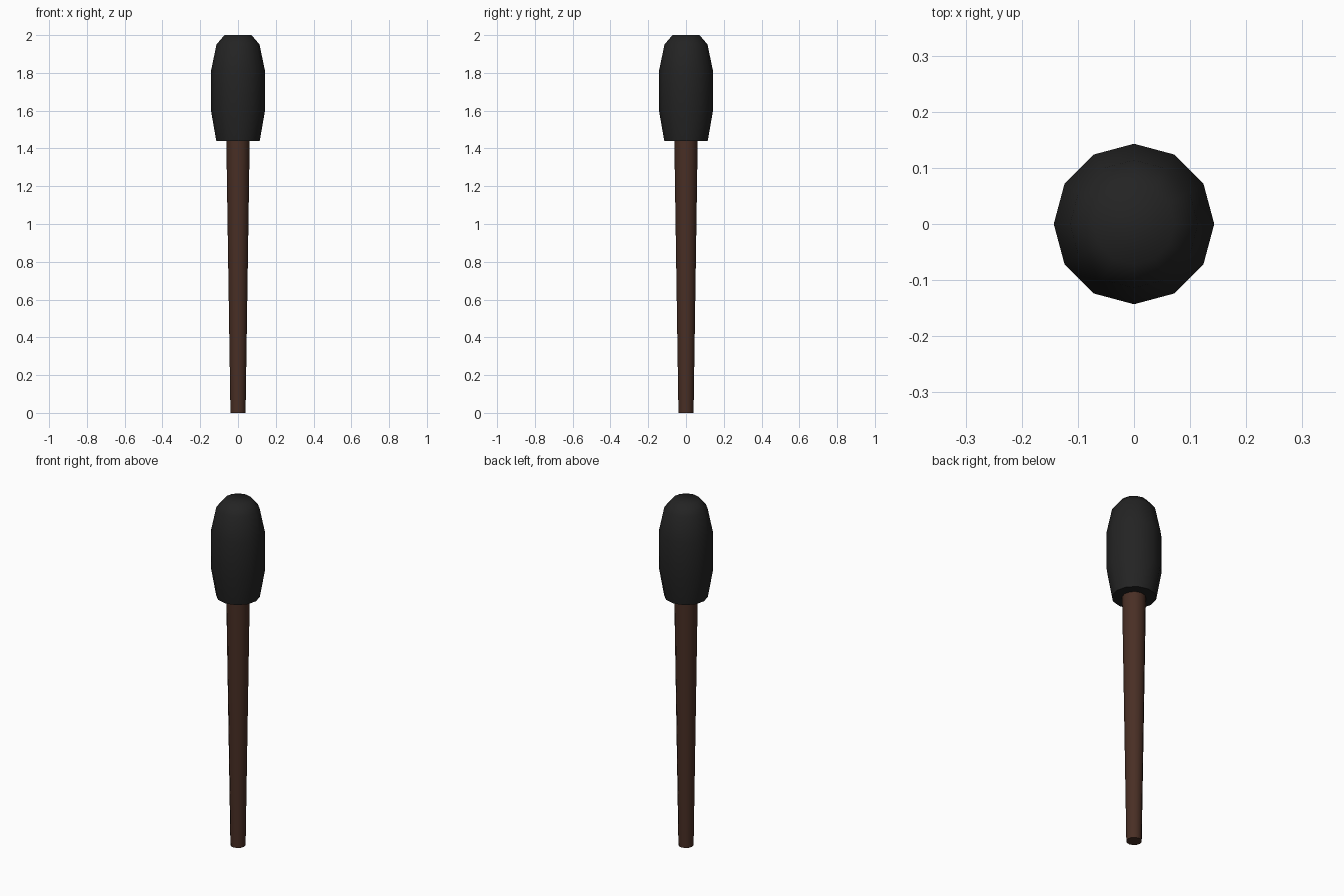
import bpy, bmesh, math

if "Cube" in bpy.data.objects:
    bpy.data.objects.remove(bpy.data.objects["Cube"])


def material(name, rgb):
    m = bpy.data.materials.new(name)
    m.diffuse_color = (*rgb, 1)
    m.use_nodes = True
    m.node_tree.nodes["Principled BSDF"].inputs["Base Color"].default_value = m.diffuse_color
    return m


def lathe(name, profile, sides, mat, angle):
    """Closed turned solid from (radius, z) pairs, bottom to top."""
    bm = bmesh.new()
    rings = [[bm.verts.new((r * math.cos(math.tau * i / sides),
                            r * math.sin(math.tau * i / sides), z))
              for i in range(sides)] for r, z in profile]
    for a, b in zip(rings, rings[1:]):
        for i in range(sides):
            j = (i + 1) % sides
            bm.faces.new((a[i], a[j], b[j], b[i]))
    bm.faces.new(rings[0][::-1])
    bm.faces.new(rings[-1])
    me = bpy.data.meshes.new(name)
    bm.to_mesh(me)
    bm.free()
    me.materials.append(mat)
    ob = bpy.data.objects.new(name, me)
    bpy.context.collection.objects.link(ob)
    bpy.ops.object.select_all(action='DESELECT')
    ob.select_set(True)
    bpy.context.view_layer.objects.active = ob
    bpy.ops.object.shade_smooth_by_angle(angle=math.radians(angle))
    return ob


black = material("charcoal black", (0.017, 0.017, 0.017))
brown = material("dark brown wood", (0.066, 0.028, 0.018))

# Tapered shaft
lathe("handle", [(0.04, 0), (0.062, 1.45)], 12, brown, 60)

# Rounded head, flat underneath
lathe("head", [(0.115, 1.44), (0.143, 1.60), (0.143, 1.81),
               (0.114, 1.95), (0.072, 2.0)], 12, black, 60)
